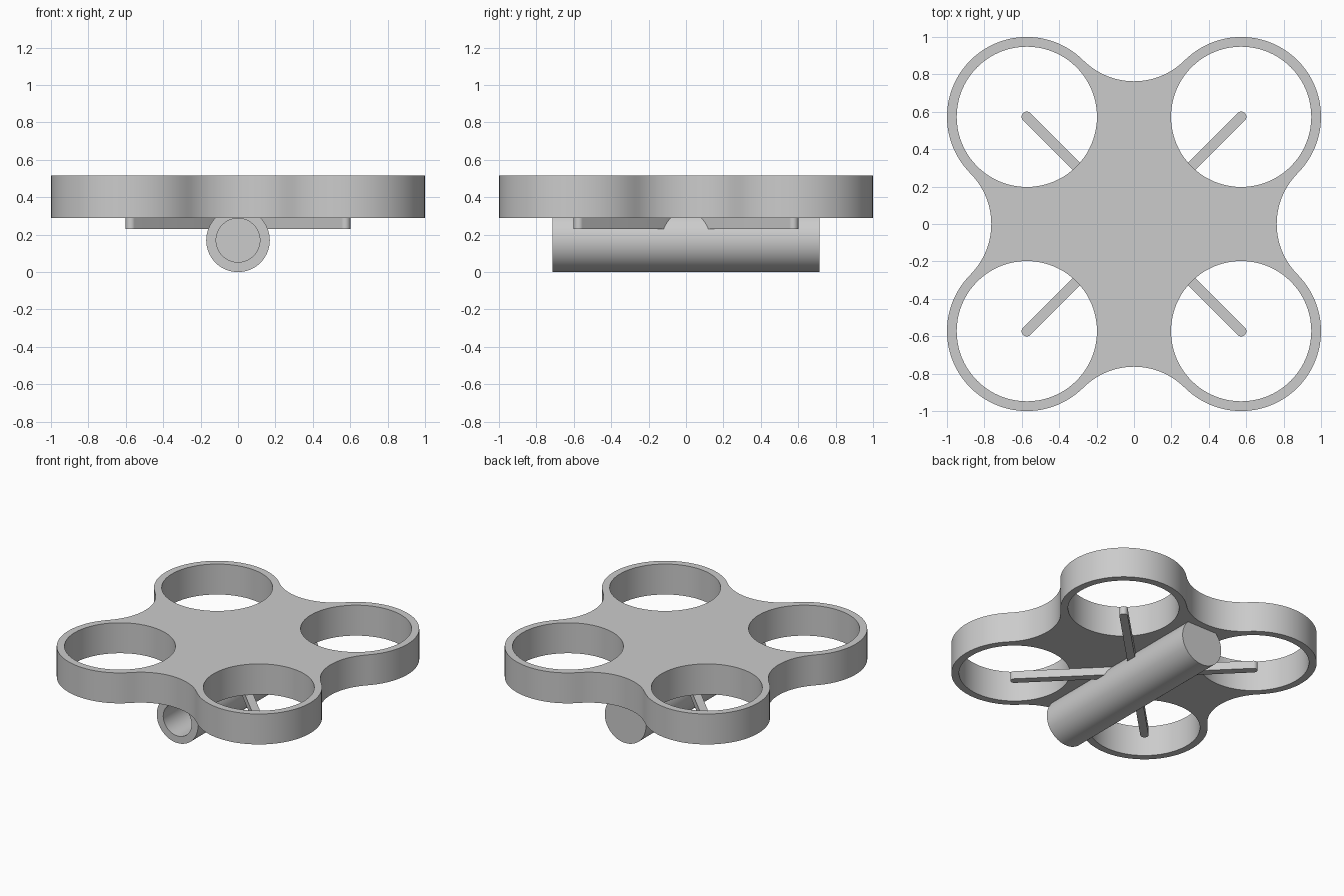
import bpy, bmesh, math
from mathutils import Vector

if "Cube" in bpy.data.objects:
    bpy.data.objects.remove(bpy.data.objects["Cube"])

grey = bpy.data.materials.new("plain_grey")
grey.use_nodes = True
grey.diffuse_color = (0.6, 0.6, 0.6, 1)
grey.node_tree.nodes["Principled BSDF"].inputs["Base Color"].default_value = (0.6, 0.6, 0.6, 1)

ROTOR = 0.573        # rotor centre offset on x and y
OUTER = 0.427        # guard outer radius
INNER = 0.375        # guard inner radius
WAIST = 0.382        # concave radius between guards
PLATE_Z, PLATE_TOP = 0.288, 0.515


def finish(bm, name):
    bmesh.ops.recalc_face_normals(bm, faces=bm.faces)
    mesh = bpy.data.meshes.new(name)
    bm.to_mesh(mesh)
    bm.free()
    obj = bpy.data.objects.new(name, mesh)
    bpy.context.collection.objects.link(obj)
    mesh.materials.append(grey)
    bpy.ops.object.select_all(action='DESELECT')
    obj.select_set(True)
    bpy.context.view_layer.objects.active = obj
    bpy.ops.object.shade_smooth_by_angle(angle=math.radians(30))
    return obj


def arc(cx, cy, r, start, end, steps):
    """Points on an arc in degrees, leaving out the last one."""
    angles = [math.radians(start + (end - start) * i / steps) for i in range(steps)]
    return [(cx + r * math.cos(a), cy + r * math.sin(a)) for a in angles]


def turn(points, quarter):
    c, s = [(1, 0), (0, 1), (-1, 0), (0, -1)][quarter]
    return [(x * c - y * s, x * s + y * c) for x, y in points]


def prism(loops, z0, z1, name):
    """Extrude closed outlines, with inner loops as holes."""
    bm = bmesh.new()
    for loop in loops:
        vs = [bm.verts.new((x, y, z0)) for x, y in loop]
        for a, b in zip(vs, vs[1:] + vs[:1]):
            bm.edges.new((a, b))
    bmesh.ops.triangle_fill(bm, edges=bm.edges[:], use_beauty=True, use_dissolve=False)
    top = bmesh.ops.extrude_face_region(bm, geom=bm.faces[:], use_keep_orig=True)
    verts = [g for g in top["geom"] if isinstance(g, bmesh.types.BMVert)]
    bmesh.ops.translate(bm, verts=verts, vec=(0, 0, z1 - z0))
    return finish(bm, name)


# Body plate: four round guards joined by concave waists, with rotor openings
waist_y = ROTOR + (OUTER + WAIST) * math.sin(math.radians(45))
quarter = arc(ROTOR, ROTOR, OUTER, -45, 135, 48) + arc(0, waist_y, WAIST, -45, -135, 24)
outline = [p for q in range(4) for p in turn(quarter, q)]
openings = [turn(arc(ROTOR, ROTOR, INNER, 0, 360, 80), q) for q in range(4)]
prism([outline] + openings, PLATE_Z, PLATE_TOP, "body_plate")

# Rotor arms: round-ended bars under the plate, running out from the tube wall
ROOT, HALF = 0.112, 0.028
slant = HALF * math.sqrt(2)
arm = arc(ROTOR, ROTOR, HALF, -45, 135, 16)
arm += arc(ROTOR, ROTOR, HALF, 135, 140, 1)
arm += [(ROOT, ROOT + slant), (ROOT, ROOT - slant)]
for front_back, y_sign in (("front", -1), ("back", 1)):
    for side, x_sign in (("left", 1), ("right", -1)):
        bar = [(x * x_sign, y * y_sign) for x, y in arm]
        prism([bar], 0.229, PLATE_Z, f"{front_back}_{side}_arm")

# Underslung tube: open at the front, closed at the back
RADIUS, BORE, LENGTH, WALL = 0.17, 0.117, 0.714, 0.053
profile = [(0, LENGTH), (RADIUS, LENGTH), (RADIUS, -LENGTH),
           (BORE, -LENGTH), (BORE, LENGTH - WALL), (0, LENGTH - WALL)]
bm = bmesh.new()
vs = [bm.verts.new((r, y, RADIUS)) for r, y in profile]
es = [bm.edges.new(pair) for pair in zip(vs, vs[1:])]
bmesh.ops.spin(bm, geom=vs + es, cent=Vector((0, 0, RADIUS)), axis=(0, 1, 0),
               angle=math.tau, steps=64, use_duplicate=False)
bmesh.ops.remove_doubles(bm, verts=bm.verts, dist=0.0005)
finish(bm, "underslung_tube")
